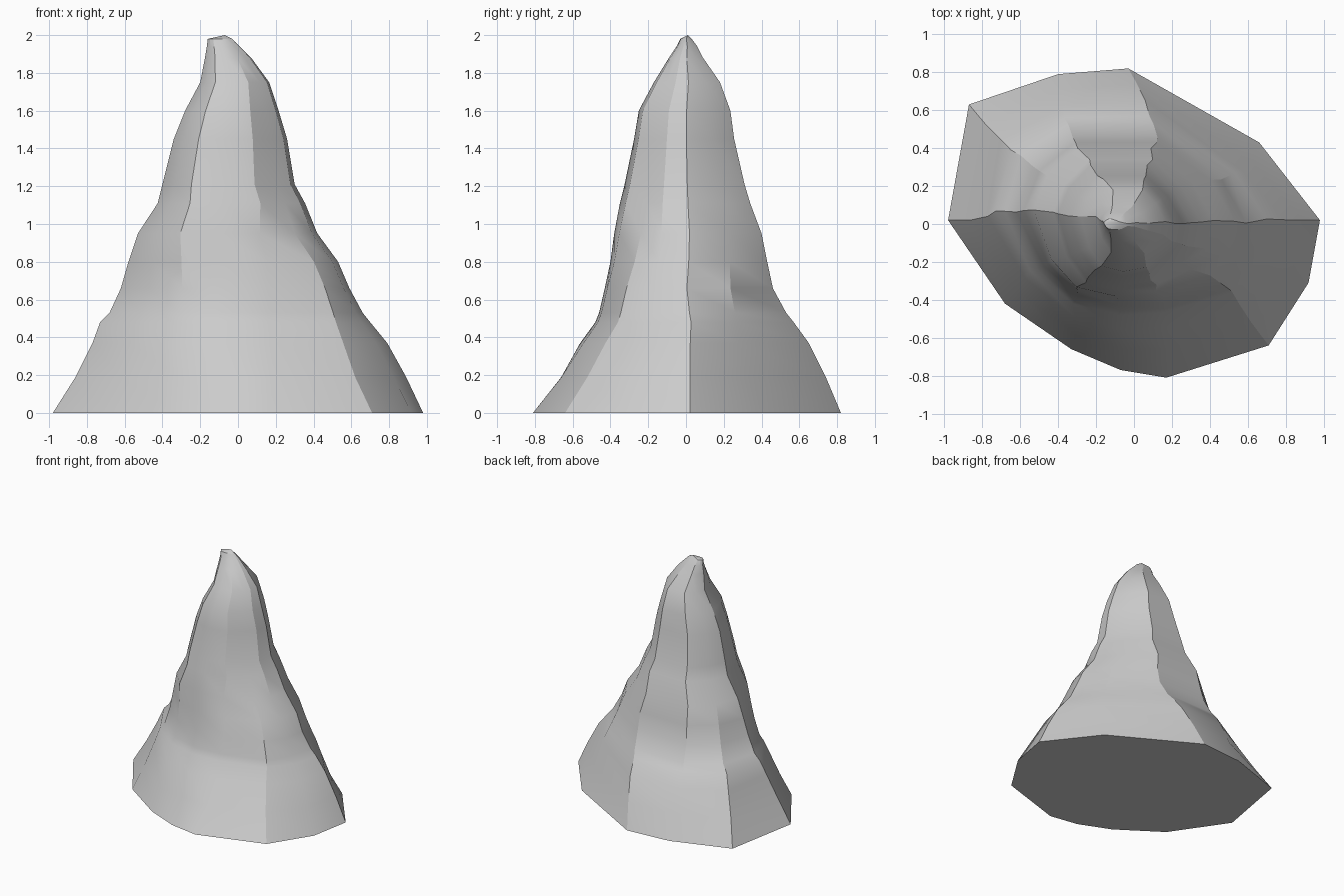
import bpy, bmesh, math

if "Cube" in bpy.data.objects:
    bpy.data.objects.remove(bpy.data.objects["Cube"])

# Outlines of the rock, one point per ridge, at four heights
FOOT = [(.98, .02), (.92, -.31), (.71, -.64), (.17, -.81), (-.07, -.77), (-.33, -.66),
        (-.68, -.42), (-.98, .02), (-.87, .63), (-.40, .79), (-.03, .82), (.66, .43)]
SKIRT = [(.83, .02), (.76, -.23), (.56, -.46), (.17, -.58), (-.07, -.60), (-.32, -.54),
         (-.61, -.31), (-.82, .02), (-.76, .47), (-.38, .66), (.02, .69), (.59, .27)]
SHOULDER = [(.62, .01), (.59, -.16), (.49, -.33), (.16, -.43), (-.07, -.44), (-.30, -.38),
            (-.49, -.23), (-.65, .07), (-.56, .33), (-.34, .49), (.12, .49), (.49, .25)]
WAIST = [(.355, .01), (.33, -.12), (.25, -.20), (.12, -.31), (-.07, -.34), (-.25, -.30),
         (-.35, -.17), (-.42, .06), (-.36, .20), (-.23, .33), (.10, .33), (.25, .19)]
HEIGHTS = [0, .3, .6, 1.1]

# Silhouette: height, left, right, front, back
LEVELS = [(0, -.98, .98, -.81, .82), (.19, -.86, .89, -.66, .74),
          (.37, -.77, .79, -.56, .65), (.48, -.73, .70, -.48, .57),
          (.53, -.68, .66, -.46, .53), (.66, -.62, .59, -.43, .46),
          (.80, -.58, .53, -.40, .43), (.95, -.53, .42, -.38, .40),
          (1.11, -.425, .355, -.35, .34), (1.21, -.40, .30, -.325, .31),
          (1.45, -.34, .26, -.275, .255), (1.60, -.28, .215, -.25, .235),
          (1.75, -.20, .165, -.17, .18), (1.88, -.175, .07, -.09, .09),
          (1.94, -.165, .01, -.05, .06), (1.98, -.16, -.03, -.03, .03)]


def normalise(pts):
    xs, ys = zip(*pts)
    return [((x - min(xs)) / (max(xs) - min(xs)), (y - min(ys)) / (max(ys) - min(ys)))
            for x, y in pts]


STAGES = [normalise(s) for s in (FOOT, SKIRT, SHOULDER, WAIST)]


def outline(z):
    z = min(z, HEIGHTS[-1])
    k = max(i for i in range(3) if HEIGHTS[i] <= z)
    t = (z - HEIGHTS[k]) / (HEIGHTS[k + 1] - HEIGHTS[k])
    return normalise([(p[0] + (q[0] - p[0]) * t, p[1] + (q[1] - p[1]) * t)
                      for p, q in zip(STAGES[k], STAGES[k + 1])])


# Rock spire: stacked rings joined into faces, closed by a peak and a flat underside
bm = bmesh.new()
rings = [[bm.verts.new((l + u * (r - l), f + v * (b - f), z)) for u, v in outline(z)]
         for z, l, r, f, b in LEVELS]
peak = bm.verts.new((-.07, .01, 2))
n = len(FOOT)
bm.faces.new(rings[0])
for lo, hi in zip(rings, rings[1:]):
    for i in range(n):
        j = (i + 1) % n
        bm.faces.new((lo[i], lo[j], hi[j], hi[i]))
for i in range(n):
    bm.faces.new((rings[-1][i], rings[-1][(i + 1) % n], peak))
bmesh.ops.recalc_face_normals(bm, faces=bm.faces)
mesh = bpy.data.meshes.new("rock_spire")
bm.to_mesh(mesh)
bm.free()
rock = bpy.data.objects.new("rock_spire", mesh)
bpy.context.collection.objects.link(rock)
bpy.context.view_layer.objects.active = rock
rock.select_set(True)
bpy.ops.object.shade_smooth_by_angle(angle=math.radians(24))
